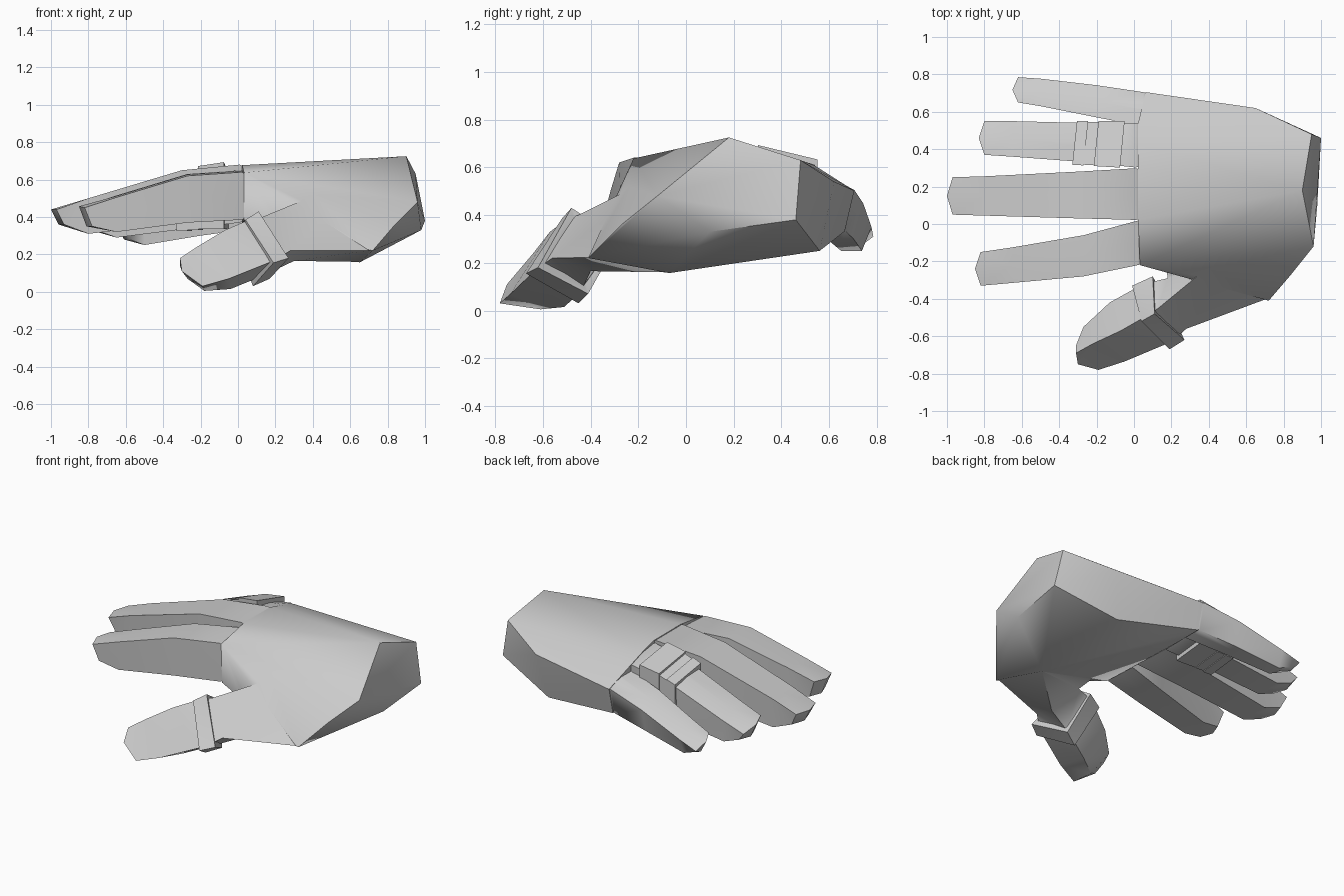
import bpy, bmesh, math

skin = bpy.data.materials.new("plain_grey")
skin.diffuse_color = (0.6, 0.6, 0.6, 1)


def finish(name, bm):
    bmesh.ops.triangulate(bm, faces=bm.faces)
    bmesh.ops.recalc_face_normals(bm, faces=bm.faces)
    me = bpy.data.meshes.new(name)
    bm.to_mesh(me)
    bm.free()
    me.materials.append(skin)
    ob = bpy.data.objects.new(name, me)
    bpy.context.collection.objects.link(ob)
    return ob


def loft(name, sections):
    """Skin a row of matching closed sections and cap both ends."""
    bm = bmesh.new()
    rows = [[bm.verts.new(p) for p in s] for s in sections]
    n = len(rows[0])
    for a, b in zip(rows, rows[1:]):
        for i in range(n):
            j = (i + 1) % n
            bm.faces.new((a[i], a[j], b[j], b[i]))
    bm.faces.new(rows[0])
    bm.faces.new(rows[-1])
    return finish(name, bm)


# main corners of the palm and wrist; the knuckle corners are added by the fingers
palm = [
    (0.90, 0.18, 0.725), (0.95, 0.48, 0.63), (1.00, 0.46, 0.38),
    (0.98, 0.10, 0.33), (0.96, -0.12, 0.48), (0.84, -0.27, 0.36),
    (0.72, -0.41, 0.22), (0.65, -0.07, 0.157), (0.65, 0.62, 0.54),
    (0.60, 0.56, 0.25), (0.40, -0.24, 0.52),
]
parts = []


# fingers: stations (x, low y, high y, top z, bottom z) from tip to root
def finger(name, stations, drop_lo=0.0, drop_hi=0.0, in_lo=0.01, in_hi=0.01):
    x, lo, hi, top, bot = stations[-1]
    # a last station sunk inside the palm hides the root cap
    rows = stations + [(x + 0.12, lo + 0.04, hi - 0.04, top - 0.07, bot + 0.06)]
    sections = []
    for k, (x, lo, hi, top, bot) in enumerate(rows):
        mid = (lo + hi) / 2
        nose = 0.03 if k == 0 else 0.0
        back = 0.04 if k == 0 else 0.0
        sections.append([
            (x, lo, top - drop_lo), (x - nose, mid, top - (drop_lo + drop_hi) * 0.3),
            (x, hi, top - drop_hi), (x + back, hi - in_hi, bot),
            (x - nose + back, mid, bot), (x + back, lo + in_lo, bot)])
    palm.extend((x + 0.012, y, z - 0.003) for x, y, z in sections[-2])
    parts.append(loft(name, sections))


finger("index_finger", [
    (-0.82, -0.33, -0.15, 0.46, 0.35), (-0.65, -0.315, -0.125, 0.515, 0.32),
    (-0.27, -0.28, -0.06, 0.63, 0.37), (0.02, -0.22, 0.018, 0.65, 0.385)], 0.01, 0)
finger("middle_finger", [
    (-0.97, 0.05, 0.25, 0.44, 0.36), (-0.80, 0.045, 0.255, 0.50, 0.31),
    (-0.30, 0.03, 0.28, 0.65, 0.37), (0.01, 0.022, 0.298, 0.68, 0.40)])
finger("ring_finger", [
    (-0.80, 0.37, 0.55, 0.435, 0.33), (-0.65, 0.36, 0.55, 0.485, 0.29),
    (-0.25, 0.33, 0.54, 0.625, 0.34), (0.01, 0.302, 0.54, 0.665, 0.37)], 0, 0.055)
finger("little_finger", [
    (-0.62, 0.65, 0.785, 0.38, 0.28), (-0.50, 0.63, 0.777, 0.42, 0.25),
    (-0.20, 0.57, 0.742, 0.52, 0.30), (0.05, 0.522, 0.705, 0.575, 0.335)],
    0, 0.07, 0.02, 0.04)

# thumb: sections ordered upper outer, lower outer, lower inner, upper inner
parts.append(loft("thumb", [
    [(-0.31, -0.69, 0.18), (-0.30, -0.75, 0.11), (-0.27, -0.68, 0.07), (-0.31, -0.65, 0.14)],
    [(-0.22, -0.64, 0.24), (-0.19, -0.78, 0.03), (-0.18, -0.61, 0.005), (-0.27, -0.55, 0.15)],
    [(-0.07, -0.57, 0.33), (-0.05, -0.735, 0.07), (-0.04, -0.51, 0.015), (-0.13, -0.42, 0.20)],
    [(0.07, -0.49, 0.39), (0.20, -0.63, 0.17), (0.12, -0.44, 0.08), (0.05, -0.32, 0.28)],
    [(0.13, -0.45, 0.40), (0.28, -0.56, 0.22), (0.30, -0.40, 0.165), (0.18, -0.29, 0.31)],
    [(0.41, -0.22, 0.515), (0.71, -0.40, 0.222), (0.65, -0.07, 0.16), (0.15, -0.04, 0.37)],
]))

# square band around the thumb
parts.append(loft("thumb_band", [
    [(0.04, -0.52, 0.385), (0.19, -0.67, 0.155), (0.08, -0.45, 0.03), (-0.01, -0.33, 0.27)],
    [(0.11, -0.48, 0.43), (0.27, -0.62, 0.18), (0.17, -0.41, 0.07), (0.10, -0.28, 0.30)],
]))


# stepped band around the ring finger: front rim, thin link, raised block
def band(name, x0, x1, top0, top1, bottom, grow):
    def section(x, top):
        lo, hi = 0.318 - 0.06 * (x + 0.2) - grow, 0.542 + grow
        return [(x - 0.015, lo, top), (x + 0.01, hi, top - 0.06),
                (x + 0.01, hi, bottom), (x - 0.015, lo, bottom)]
    parts.append(loft(name, [section(x0, top0), section(x1, top1)]))


band("ring_rim", -0.315, -0.255, 0.63, 0.65, 0.325, 0.008)
band("ring_link", -0.258, -0.197, 0.64, 0.66, 0.33, 0.004)
band("ring_block", -0.20, -0.06, 0.672, 0.693, 0.335, 0.008)

# palm and wrist: a hull around the corners
bm = bmesh.new()
for p in palm:
    bm.verts.new(p)
bmesh.ops.convex_hull(bm, input=bm.verts)
bmesh.ops.delete(bm, geom=[v for v in bm.verts if not v.link_faces], context='VERTS')
hand = finish("hand", bm)

# weld all parts into one continuous skin
bpy.context.view_layer.objects.active = hand
hand.select_set(True)
for part in parts:
    mod = hand.modifiers.new("weld_" + part.name, 'BOOLEAN')
    mod.operation = 'UNION'
    mod.solver = 'EXACT'
    mod.object = part
    bpy.ops.object.modifier_apply(modifier=mod.name)
    bpy.data.objects.remove(part)
bpy.ops.object.shade_smooth_by_angle(angle=math.radians(52))
